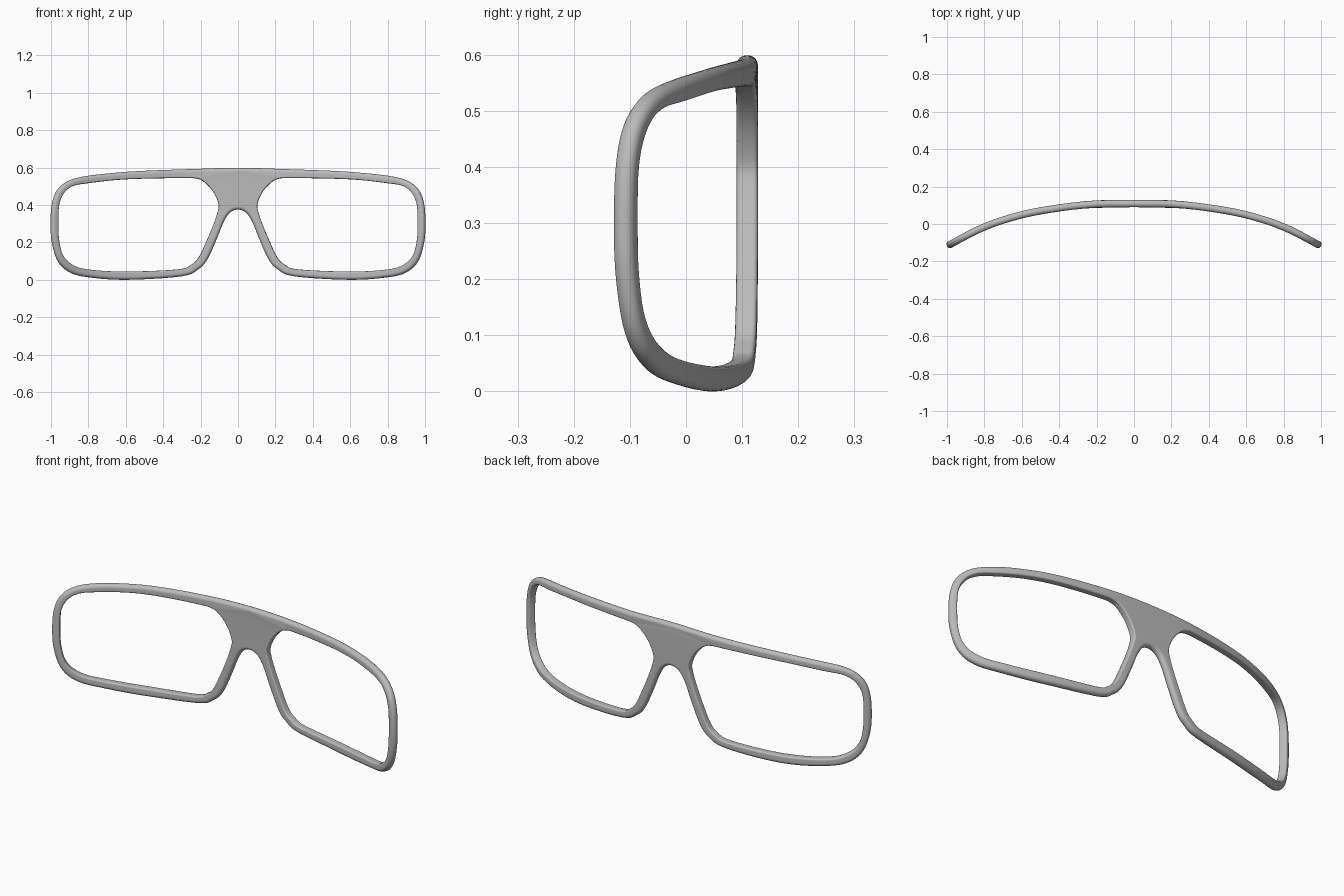
import bpy
import bmesh
from math import hypot

cube = bpy.data.objects.get("Cube")
if cube:
    bpy.data.objects.remove(cube, do_unlink=True)

STEPS = 5       # samples per knot
HALF = 0.019    # half of the frame depth

# Paired knots (hole edge, outer edge) from nose arch, round the rim, to top centre
HOLE = [(.104, .405), (.11, .36), (.13, .30), (.165, .215), (.21, .12), (.25, .081),
        (.32, .056), (.60, .044), (.80, .055), (.888, .08), (.94, .13), (.962, .21),
        (.966, .30), (.962, .40), (.935, .465), (.885, .502), (.80, .517), (.65, .534),
        (.50, .541), (.30, .544), (.22, .541)]
OUTER = [(0, .376), (.042, .36), (.076, .31), (.115, .215), (.163, .11), (.21, .058),
         (.30, .019), (.60, 0), (.81, .015), (.905, .043), (.963, .102), (.993, .20),
         (1, .30), (.993, .405), (.965, .48), (.905, .53), (.81, .555), (.65, .573),
         (.50, .583), (.25, .592), (0, .599)]
# Hole edge beside the bridge, closing the loop
BRIDGE_HOLE = [(.175, .518), (.131, .468)]
# Curvature of the front seen from above
BOW = [(-.2, .109), (0, .109), (.2, .107), (.4, .086), (.6, .049), (.8, -.016), (1, -.118), (1.2, -.225)]


def blend(p, t):
    """Catmull-Rom point between the middle two of four points."""
    return tuple(.5 * (2 * b + (c - a) * t + (2 * a - 5 * b + 4 * c - d) * t * t
                       + (3 * b - a - 3 * c + d) * t ** 3) for a, b, c, d in zip(*p))


def sample(path):
    return [blend(path[i:i + 4], k / STEPS) for i in range(len(path) - 3) for k in range(STEPS)]


def bow(x):
    x = abs(x)
    i = min(int(x / .2), 4)
    return blend(BOW[i:i + 4], x / .2 - i)[1]


def mirrored(p):
    return (-p[0], p[1])


# Smooth both outlines; the outer one ends square to the centre line
closed = HOLE + BRIDGE_HOLE
hole = sample([closed[-1]] + closed + closed[:2])
outer = sample([mirrored(OUTER[1])] + OUTER + [mirrored(OUTER[-2])])
rim_count = len(outer)
rest = len(hole) - rim_count
top, arch = OUTER[-1][1], OUTER[0][1]
outer += [(0, top + (arch - top) * k / rest) for k in range(rest)]

bm = bmesh.new()
cache = {}


def vert(point, side, face):
    """Vertex on the bowed front or back surface, shared at the centre line."""
    x, z = point[0] * side, point[1]
    slope = (bow(x + .01) - bow(x - .01)) / .02
    length = hypot(slope, 1)
    co = (x - face * HALF * slope / length, bow(x) + face * HALF / length, z)
    key = tuple(round(c, 5) for c in co)
    if key not in cache:
        cache[key] = bm.verts.new(co)
    return cache[key]


# Frame: front, back, hole wall and outer wall for each half
hole_verts, outer_verts = set(), set()
for side in (1, -1):
    rings = []
    for h, o in zip(hole, outer):
        ring = [vert(h, side, -1), vert(o, side, -1), vert(o, side, 1), vert(h, side, 1)]
        hole_verts.update((ring[0], ring[3]))
        outer_verts.update(ring[1:3])
        rings.append(ring)
    for i, a in enumerate(rings):
        b = rings[(i + 1) % len(rings)]
        for k in range(4):
            if k == 1 and i >= rim_count:
                continue    # the halves join here
            n = (k + 1) % 4
            bm.faces.new((a[k], a[n], b[n], b[k]))
bmesh.ops.recalc_face_normals(bm, faces=bm.faces[:])


def round_edges(verts, width, segments):
    bm.normal_update()
    edges = [e for e in bm.edges if e.verts[0] in verts and e.verts[1] in verts
             and len(e.link_faces) == 2 and e.calc_face_angle(0) > 1]
    bmesh.ops.bevel(bm, geom=edges, offset=width, offset_type='OFFSET', segments=segments,
                    profile=.5, affect='EDGES', clamp_overlap=False)


# Full rounding outside, tighter rounding round the lens openings
round_edges(outer_verts, .0175, 5)
round_edges(hole_verts, .008, 3)
bmesh.ops.recalc_face_normals(bm, faces=bm.faces[:])

mesh = bpy.data.meshes.new("glasses_frame")
bm.to_mesh(mesh)
bm.free()
frame = bpy.data.objects.new("glasses_frame", mesh)
bpy.context.collection.objects.link(frame)

# Plain grey
grey = bpy.data.materials.new("grey")
grey.use_nodes = True
colour = (.5, .5, .5, 1)
grey.diffuse_color = colour
grey.node_tree.nodes["Principled BSDF"].inputs["Base Color"].default_value = colour
mesh.materials.append(grey)

# Smooth shading that keeps the bridge flat
bpy.ops.object.select_all(action='DESELECT')
frame.select_set(True)
bpy.context.view_layer.objects.active = frame
bpy.ops.object.shade_smooth_by_angle(angle=.7)
frame.modifiers.new("flat_bridge", 'WEIGHTED_NORMAL').keep_sharp = True
